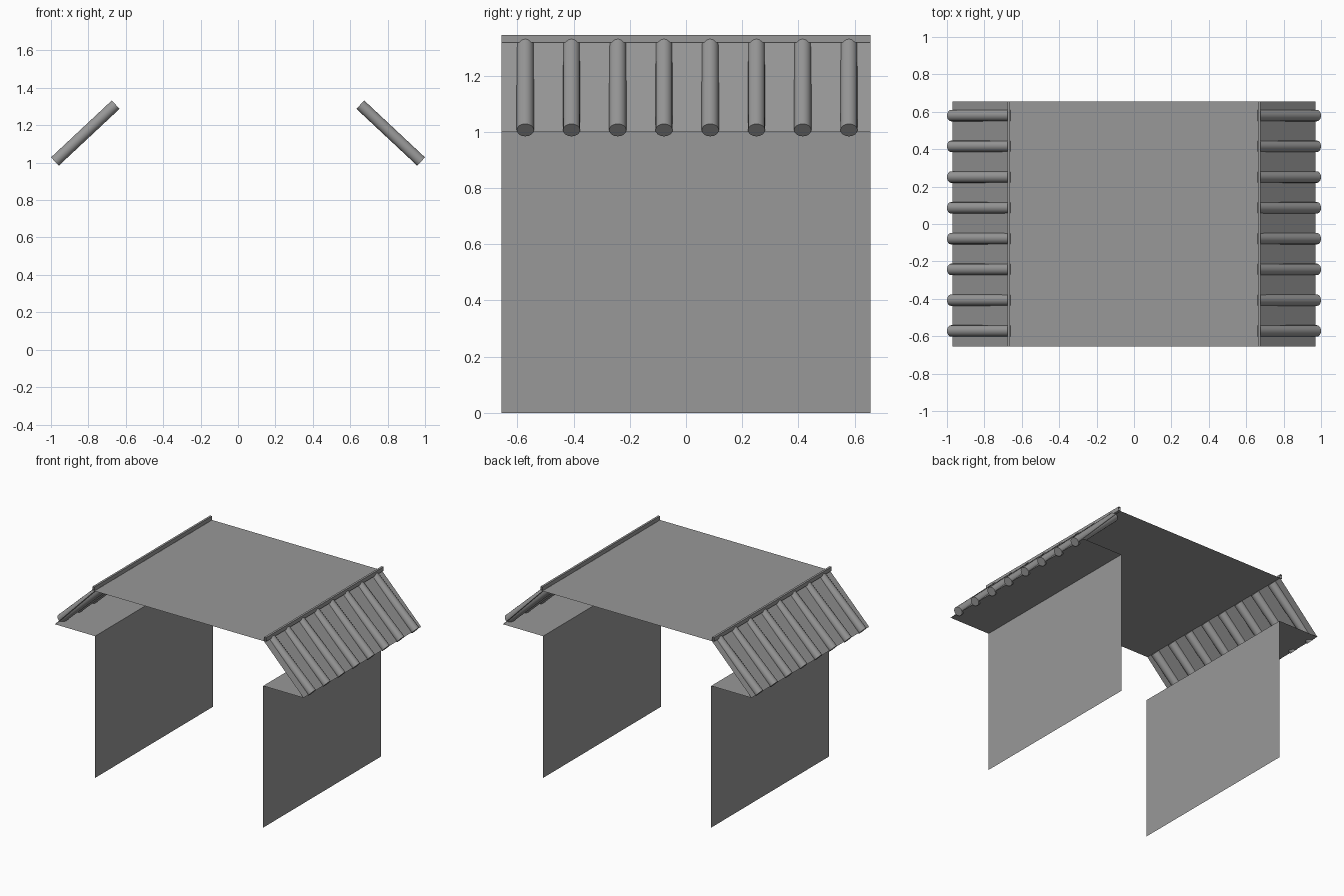
import bpy, math
from mathutils import Vector, Matrix

if "Cube" in bpy.data.objects:
    bpy.data.objects.remove(bpy.data.objects["Cube"])

HALF = 0.656          # half depth along y
WALL, DECK, EAVE = 0.656, 0.662, 0.97
TOP, BASE = 1.317, 1.0

grey = bpy.data.materials.new("dark_grey")
grey.diffuse_color = (0.315, 0.315, 0.315, 1)
grey.use_nodes = True
grey.node_tree.nodes["Principled BSDF"].inputs["Base Color"].default_value = grey.diffuse_color


def sheet(name, profile):
    """Open strip: an (x, z) profile swept along y, without end caps."""
    verts = [(x, y, z) for x, z in profile for y in (-HALF, HALF)]
    faces = [(2 * i, 2 * i + 1, 2 * i + 3, 2 * i + 2) for i in range(len(profile) - 1)]
    me = bpy.data.meshes.new(name)
    me.from_pydata(verts, [], faces)
    me.materials.append(grey)
    ob = bpy.data.objects.new(name, me)
    bpy.context.collection.objects.link(ob)
    return ob


def roof_roll(name, s, y):
    """Round batten running down the roof slope."""
    a, b = Vector((s * 0.654, y, 1.310)), Vector((s * 0.979, y, 1.006))
    d = b - a
    bpy.ops.mesh.primitive_cylinder_add(vertices=16, radius=0.0305, depth=d.length)
    ob = bpy.context.object
    ob.name = name
    ob.data.transform(Matrix.Translation((a + b) / 2) @ d.to_track_quat('Z', 'Y').to_matrix().to_4x4())
    ob.data.materials.append(grey)
    bpy.ops.object.shade_smooth_by_angle(angle=math.radians(40))


# flat roof deck
sheet("roof_deck", [(-DECK, TOP), (DECK, TOP)])

for s, side in ((-1, "left"), (1, "right")):
    # wall, soffit and slope
    sheet(side + "_wall", [(s * WALL, 0), (s * WALL, BASE)])
    sheet(side + "_soffit", [(s * WALL, BASE), (s * EAVE, BASE)])
    sheet(side + "_slope", [(s * EAVE, BASE), (s * DECK, TOP)])
    # raised curb at the deck edge, open at the ends
    sheet(side + "_curb", [(s * 0.662, TOP), (s * 0.662, 1.345), (s * 0.677, 1.345),
                           (s * 0.677, TOP), (s * 0.662, TOP)])
    # battens
    for i in range(8):
        roof_roll(f"{side}_roll_{i + 1}", s, (i - 3.5) * 0.1645 + 0.004)
